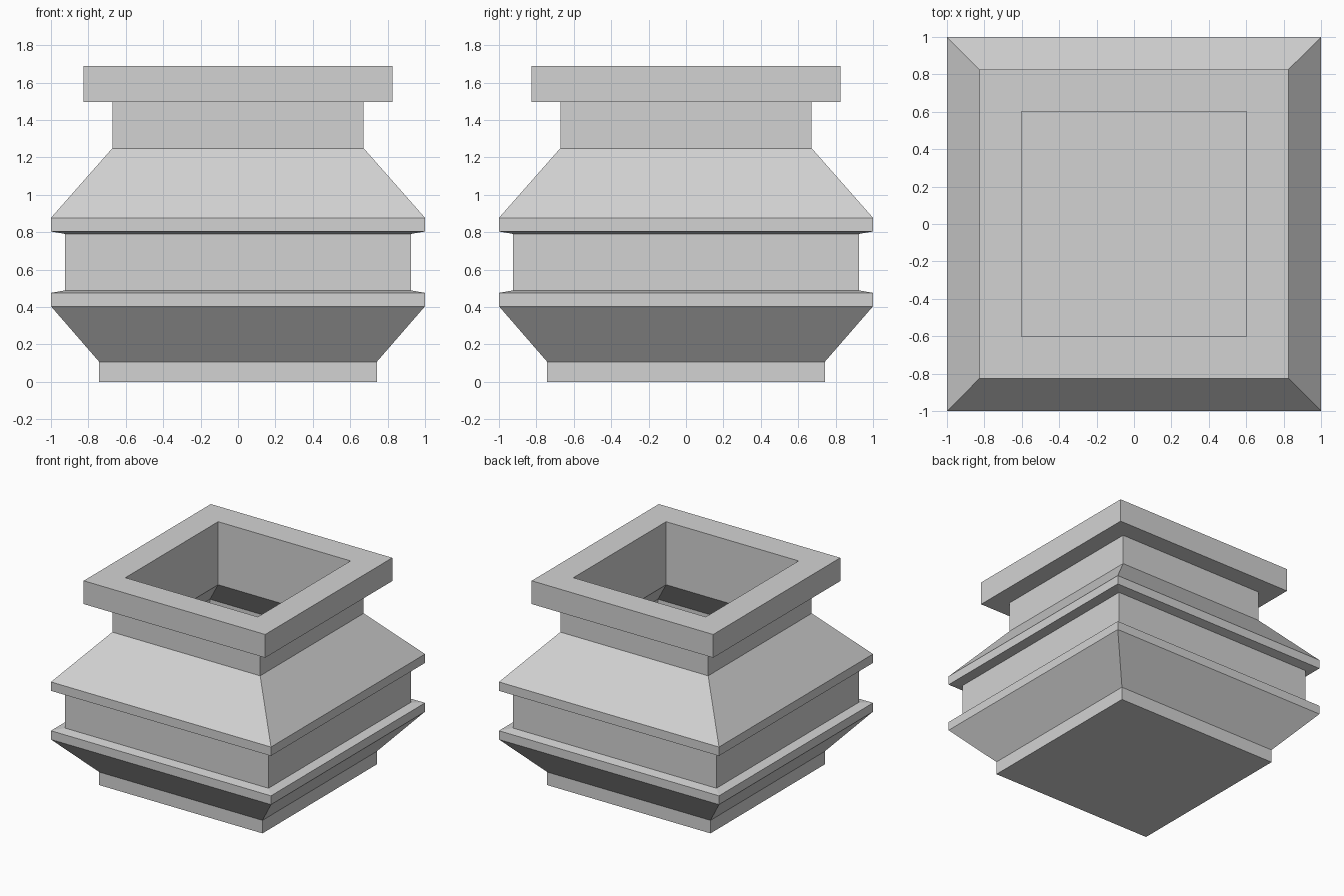
import bpy
import bmesh

cube = bpy.data.objects.get("Cube")
if cube:
    bpy.data.objects.remove(cube, do_unlink=True)

# One plain grey for the whole vessel
grey = bpy.data.materials.new("light_grey")
grey.use_nodes = True
colour = (0.65, 0.65, 0.65, 1.0)
grey.diffuse_color = colour
grey.node_tree.nodes["Principled BSDF"].inputs["Base Color"].default_value = colour


def square_lathe(name, profile, material):
    """Stack square rings (half width, height) into a shell, capped at both ends."""
    bm = bmesh.new()
    rings = [[bm.verts.new((sx * r, sy * r, z))
              for sx, sy in ((-1, -1), (1, -1), (1, 1), (-1, 1))]
             for r, z in profile]
    for low, high in zip(rings, rings[1:]):
        for i in range(4):
            j = (i + 1) % 4
            bm.faces.new((low[i], low[j], high[j], high[i]))
    bm.faces.new(rings[0][::-1])
    bm.faces.new(rings[-1])
    bmesh.ops.recalc_face_normals(bm, faces=bm.faces)
    mesh = bpy.data.meshes.new(name)
    bm.to_mesh(mesh)
    bm.free()
    mesh.materials.append(material)
    obj = bpy.data.objects.new(name, mesh)
    bpy.context.collection.objects.link(obj)
    return obj


# Outside, from the foot up to the rim
outside = [
    (0.742, 0.0), (0.742, 0.107),      # foot
    (1.0, 0.404), (1.0, 0.476),        # lower flare and ledge
    (0.924, 0.489), (0.924, 0.791),    # recessed waist band
    (1.0, 0.804), (1.0, 0.877),        # upper ledge
    (0.672, 1.249), (0.672, 1.497),    # shoulder and neck
    (0.825, 1.497), (0.825, 1.688),    # rim
]

# Hollow inside, from the mouth down to the floor
inside = [
    (0.602, 1.688), (0.602, 1.17),     # mouth and neck
    (0.85, 0.89), (0.85, 0.40),        # inner shoulder and belly
    (0.67, 0.19), (0.67, 0.07),        # inner flare and floor
]

square_lathe("square_vessel", outside + inside, grey)
